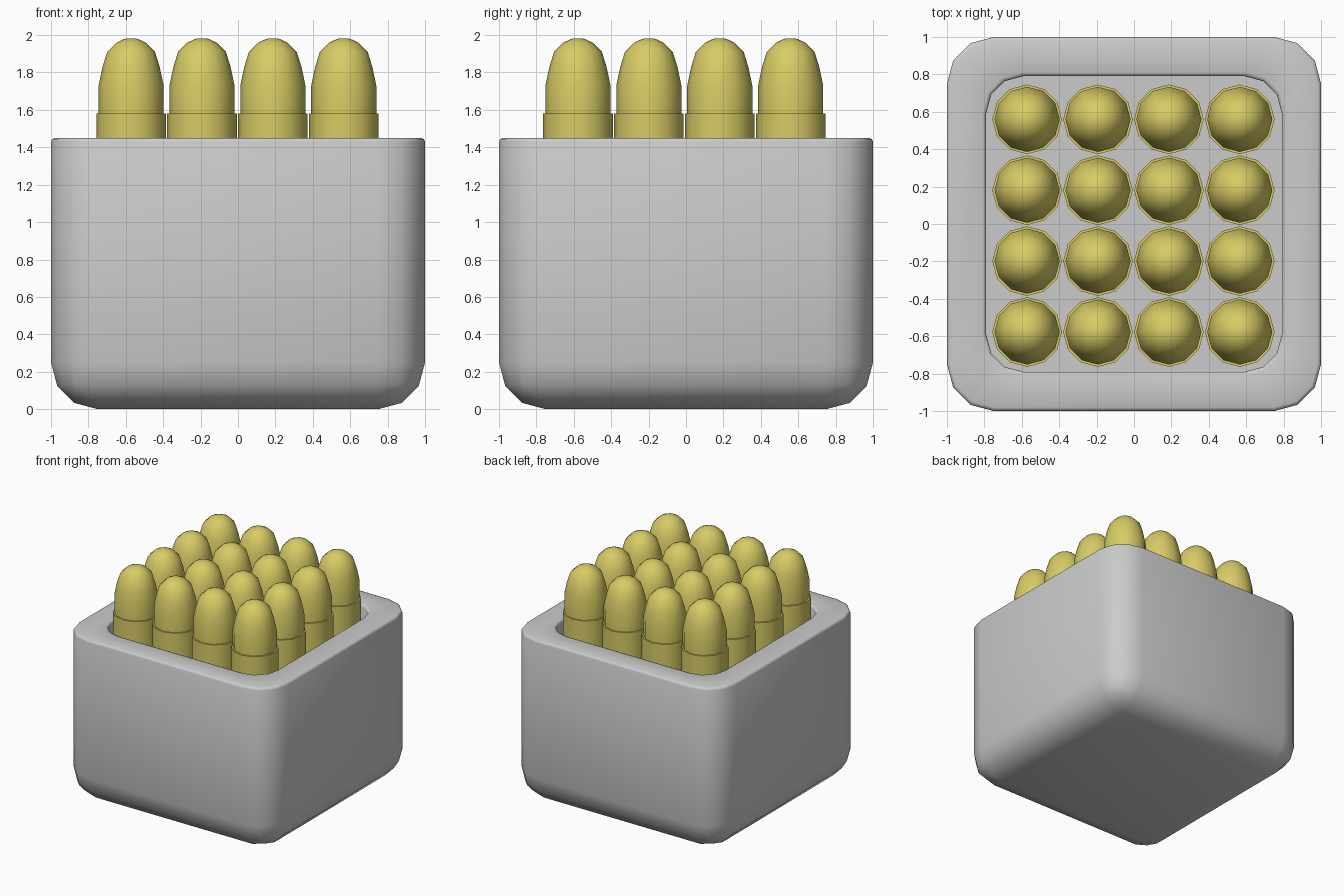
import bpy, bmesh, math
from mathutils import Vector

if "Cube" in bpy.data.objects:
    bpy.data.objects.remove(bpy.data.objects["Cube"])

HEIGHT = 1.45
FLOOR = 0.2


def finish(bm, name, angle):
    bmesh.ops.recalc_face_normals(bm, faces=bm.faces[:])
    mesh = bpy.data.meshes.new(name)
    bm.to_mesh(mesh)
    bm.free()
    obj = bpy.data.objects.new(name, mesh)
    bpy.context.collection.objects.link(obj)
    bpy.ops.object.select_all(action='DESELECT')
    obj.select_set(True)
    bpy.context.view_layer.objects.active = obj
    bpy.ops.object.shade_smooth_by_angle(angle=math.radians(angle))
    return obj


# Open box: rounded sides and base, straight-walled cavity
bm = bmesh.new()
bmesh.ops.create_cube(bm, size=1)
for v in bm.verts:
    v.co = Vector((v.co.x * 2, v.co.y * 2, (v.co.z + 0.5) * HEIGHT))
rounded = [e for e in bm.edges if min(v.co.z for v in e.verts) < 0.01]
bmesh.ops.bevel(bm, geom=rounded, offset=0.25, segments=3, profile=0.5, affect='EDGES')

top = max(bm.faces, key=lambda f: f.calc_center_median().z)
top = bmesh.ops.extrude_discrete_faces(bm, faces=[top])['faces'][0]
bmesh.ops.scale(bm, vec=(0.79, 0.79, 1), verts=top.verts[:])
top = bmesh.ops.extrude_discrete_faces(bm, faces=[top])['faces'][0]
bmesh.ops.translate(bm, vec=(0, 0, FLOOR - HEIGHT), verts=top.verts[:])

# Soft rim edges
bm.normal_update()
rim = [e for e in bm.edges
       if all(abs(v.co.z - HEIGHT) < 1e-4 for v in e.verts)
       and any(abs(f.normal.z) < 0.5 for f in e.link_faces)]
bmesh.ops.bevel(bm, geom=rim, offset=0.02, segments=2, profile=0.5, affect='EDGES')
finish(bm, "box", 50)

# One cartridge: (radius, height) profile spun around z
brass = bpy.data.materials.new("brass")
brass.diffuse_color = (0.68, 0.6, 0.13, 1)
brass.use_nodes = True
brass.node_tree.nodes["Principled BSDF"].inputs["Base Color"].default_value = brass.diffuse_color
profile = [(0, FLOOR), (0.186, FLOOR), (0.186, 1.58), (0.174, 1.58), (0.174, 1.73),
           (0.153, 1.83), (0.128, 1.91), (0.078, 1.96), (0.035, 1.98), (0, 1.983)]
bm = bmesh.new()
pts = [bm.verts.new((r, 0, z)) for r, z in profile]
edges = [bm.edges.new(pair) for pair in zip(pts, pts[1:])]
bmesh.ops.spin(bm, geom=pts + edges, cent=(0, 0, 0), axis=(0, 0, 1),
               angle=math.tau, steps=12, use_merge=True)
bmesh.ops.remove_doubles(bm, verts=bm.verts[:], dist=0.001)
first = finish(bm, "cartridge", 50)
first.data.materials.append(brass)

# 4 x 4 grid of cartridges
for i in range(4):
    for j in range(4):
        obj = first
        if i or j:
            obj = first.copy()
            bpy.context.collection.objects.link(obj)
        obj.name = f"cartridge_{i + 1}_{j + 1}"
        obj.location = ((i - 1.5) * 0.379 - 0.003, (j - 1.5) * 0.379 - 0.009, 0)
